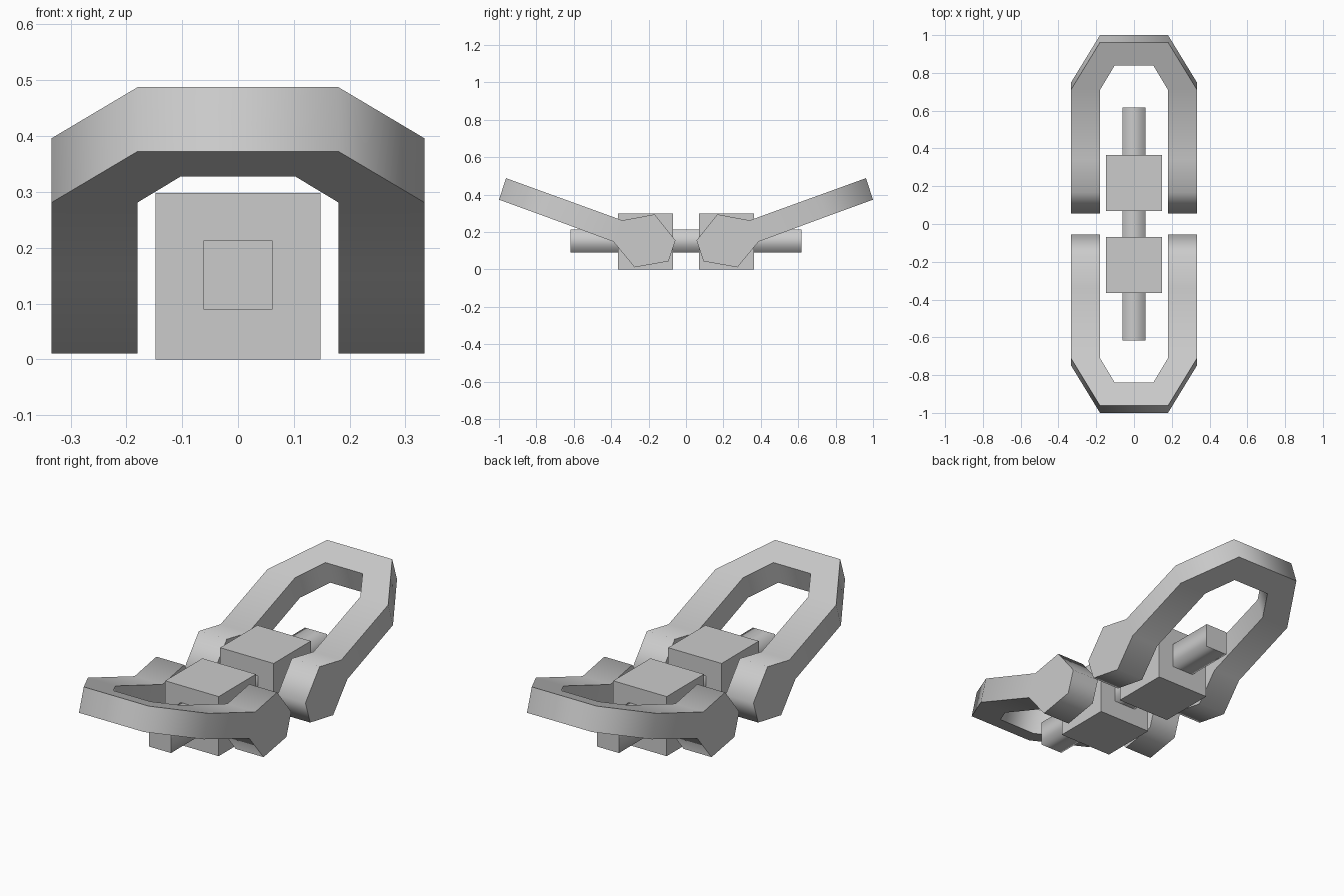
import bpy, bmesh
from math import radians

if "Cube" in bpy.data.objects:
    bpy.data.objects.remove(bpy.data.objects["Cube"])


def finish(name, bm, smooth_face=lambda f: False, sharp_angle=180):
    bmesh.ops.remove_doubles(bm, verts=bm.verts, dist=1e-5)
    bmesh.ops.recalc_face_normals(bm, faces=bm.faces)
    bm.normal_update()
    for f in bm.faces:
        f.smooth = smooth_face(f)
    for e in bm.edges:
        e.smooth = e.calc_face_angle(0) < radians(sharp_angle)
    me = bpy.data.meshes.new(name)
    bm.to_mesh(me)
    bm.free()
    ob = bpy.data.objects.new(name, me)
    bpy.context.collection.objects.link(ob)
    return ob


def box(name, centre, size, smooth_face=lambda f: False):
    bm = bmesh.new()
    bmesh.ops.create_cube(bm, size=1)
    bmesh.ops.scale(bm, vec=size, verts=bm.verts)
    bmesh.ops.translate(bm, vec=centre, verts=bm.verts)
    return finish(name, bm, smooth_face)


# Handle arm side profile (y, z): hexagonal hub, then the tilted arm's open end
HUB = [(.71, .396), (.34, .262), (.168, .294), (.056, .155),
       (.094, .043), (.275, .011), (.388, .148), (.748, .281)]
X_OUT, X_IN = .334, .18


def handle(name, side):
    bm = bmesh.new()

    def face(pts):
        bm.faces.new([bm.verts.new((x, side * y, z)) for x, y, z in pts])

    # two arms with hubs, left open where the bow joins
    for sx in (1, -1):
        for x in (X_OUT, X_IN):
            face([(sx * x, y, z) for y, z in HUB])
        for (y0, z0), (y1, z1) in zip(HUB, HUB[1:]):
            face([(sx * X_OUT, y0, z0), (sx * X_OUT, y1, z1),
                  (sx * X_IN, y1, z1), (sx * X_IN, y0, z0)])

    # chamfered bow: square sections from one arm to the other
    def section(sx, xo, top_o, xi, top_i):
        pts = []
        for x, y, dy, dz in ((xo, top_o, 0, 0), (xi, top_i, 0, 0),
                             (xi, top_i, .038, -.115), (xo, top_o, .038, -.115)):
            pts.append((sx * x, y + dy, .396 + (y - .71) * .363 + dz))
        return pts

    arm = (X_OUT, .71, X_IN, .71)
    end = (.18, .962, .103, .838)
    rings = [section(1, *arm), section(1, *end), section(-1, *end), section(-1, *arm)]
    for a, b in zip(rings, rings[1:]):
        for i in range(4):
            j = (i + 1) % 4
            face([a[i], a[j], b[j], b[i]])
    # outer and inner walls and the hub read smooth; the flat rims stay sharp
    return finish(name, bm, lambda f: True, 75)


for label, side in (("front", -1), ("back", 1)):
    box(label + "_block", (0, side * .217, .149), (.296, .294, .298))
    handle(label + "_handle", side)

# Square bar through both blocks, smooth along its length
box("centre_bar", (0, 0, .151), (.123, 1.235, .123), lambda f: abs(f.normal.y) < .5)
